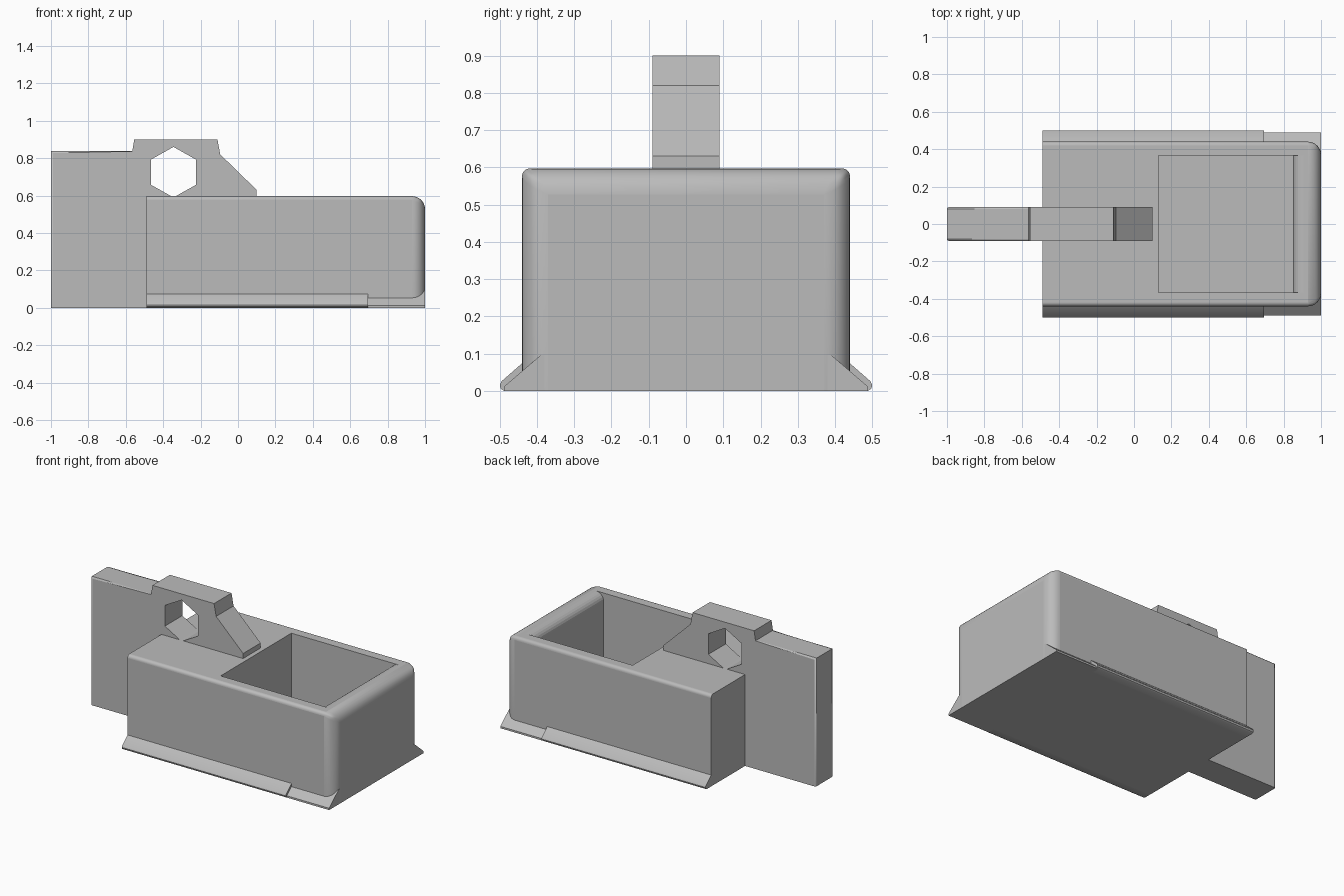
import bpy
import bmesh
from math import sin, cos, pi

cube = bpy.data.objects.get("Cube")
if cube:
    bpy.data.objects.remove(cube, do_unlink=True)

grey = bpy.data.materials.new("plain grey")
grey.use_nodes = True
grey.diffuse_color = (0.5, 0.5, 0.5, 1)
grey.node_tree.nodes["Principled BSDF"].inputs["Base Color"].default_value = (0.5, 0.5, 0.5, 1)


def prism(name, profile, start, end, axis):
    """Extrude a 2D profile (horizontal, z) along the x or y axis."""
    bm = bmesh.new()
    place = (lambda h, z: (start, h, z)) if axis == "x" else (lambda h, z: (h, start, z))
    face = bm.faces.new([bm.verts.new(place(h, z)) for h, z in profile])
    grown = bmesh.ops.extrude_face_region(bm, geom=[face])
    move = (end - start, 0, 0) if axis == "x" else (0, end - start, 0)
    bmesh.ops.translate(bm, vec=move, verts=[v for v in grown["geom"] if isinstance(v, bmesh.types.BMVert)])
    bmesh.ops.recalc_face_normals(bm, faces=bm.faces)
    mesh = bpy.data.meshes.new(name)
    bm.to_mesh(mesh)
    bm.free()
    mesh.materials.append(grey)
    obj = bpy.data.objects.new(name, mesh)
    bpy.context.collection.objects.link(obj)
    return obj


def bevel(obj, width, segments, weight):
    """Round the edges to which the weight rule gives a value above zero."""
    mesh = obj.data
    layer = mesh.attributes.new("bevel_weight_edge", "FLOAT", "EDGE")
    for edge in mesh.edges:
        a, b = (mesh.vertices[i].co for i in edge.vertices)
        layer.data[edge.index].value = weight(a, b)
    mod = obj.modifiers.new("rounding", "BEVEL")
    mod.limit_method = "WEIGHT"
    mod.width = width
    mod.segments = segments


def cut(obj, cutter):
    mod = obj.modifiers.new("cut", "BOOLEAN")
    mod.operation = "DIFFERENCE"
    mod.solver = "EXACT"
    mod.object = cutter
    cutter.hide_render = True
    cutter.hide_set(True)


def smooth(obj):
    bpy.ops.object.select_all(action="DESELECT")
    obj.select_set(True)
    bpy.context.view_layer.objects.active = obj
    bpy.ops.object.shade_smooth_by_angle(angle=0.6)


# Main box: large rounding at the +x end, small along the long top edges
body = prism("box_body", [(-0.49, 0), (1, 0), (1, 0.597), (-0.49, 0.597)], -0.44, 0.44, "y")


def body_weight(a, b):
    if min(a.x, b.x) > 0.9 and max(a.z, b.z) > 0.5:
        return 1
    if min(a.z, b.z) > 0.5 and abs(a.y - b.y) < 0.01:
        return 0.3
    return 0


bevel(body, 0.07, 8, body_weight)

# Pocket with a rounded lip on the end wall
lip = [(0.905 - 0.055 * cos(i * pi / 12), 0.542 + 0.055 * sin(i * pi / 12)) for i in range(7)]
pocket = prism("pocket_cutter", [(0.13, 0.06), (0.85, 0.06)] + lip + [(0.905, 0.7), (0.13, 0.7)],
               -0.365, 0.365, "y")
cut(body, pocket)
smooth(body)

# Upright arm with a stepped head
arm = prism("upright_arm", [(-1, 0), (-0.49, 0), (-0.49, 0.57), (0.1, 0.57), (0.1, 0.63), (-0.095, 0.82),
                            (-0.11, 0.9), (-0.555, 0.9), (-0.565, 0.837), (-1, 0.837)], -0.09, 0.09, "y")
bevel(arm, 0.01, 3, lambda a, b: 1 if max(a.x, b.x) < -0.5 and abs(a.y - b.y) < 0.01
      and (max(a.x, b.x) < -0.9 or min(a.z, b.z) > 0.8) and max(a.z, b.z) < 0.85 else 0)

# Hexagonal hole through the arm
hexagon = [(-0.345 + 0.139 * sin(i * pi / 3), 0.725 + 0.135 * cos(i * pi / 3)) for i in range(6)]
cut(arm, prism("hexagon_cutter", hexagon, -0.2, 0.2, "y"))
smooth(arm)

# Sloped rails along the bottom, and short feet filling the rounded corners
for side, label in ((1, "left"), (-1, "right")):
    rail = [(0.43, 0), (0.488, 0), (0.497, 0.006), (0.5, 0.016), (0.495, 0.026), (0.44, 0.074), (0.43, 0.074)]
    foot = [(0.38, 0), (0.488, 0), (0.488, 0.012), (0.39, 0.096), (0.38, 0.096)]
    smooth(prism(label + "_rail", [(side * y, z) for y, z in rail], -0.49, 0.695, "x"))
    prism(label + "_foot", [(side * y, z) for y, z in foot], 0.68, 1, "x")
